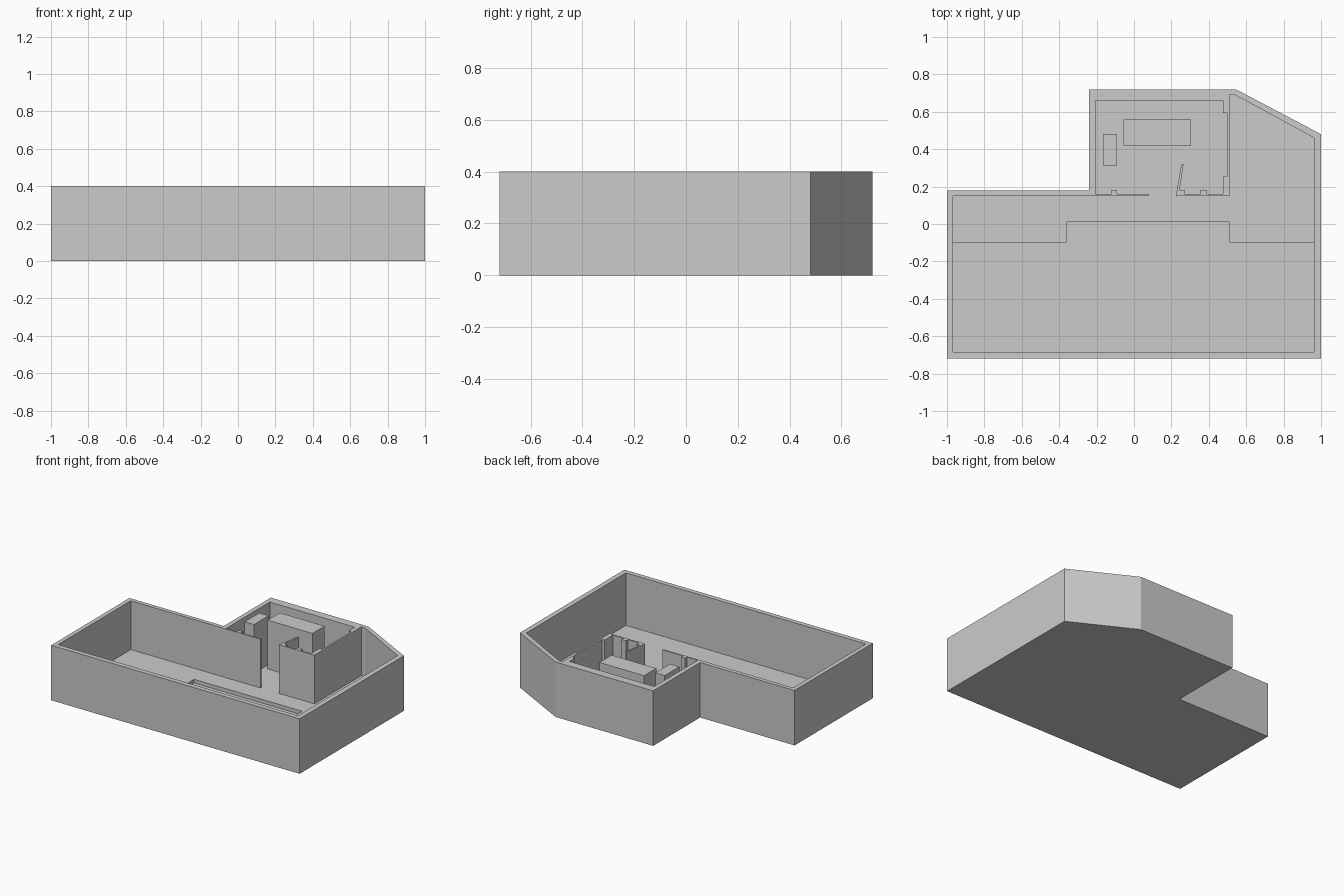
import bpy, bmesh

if "Cube" in bpy.data.objects:
    bpy.data.objects.remove(bpy.data.objects["Cube"])

TOP = 0.4       # wall height
FLOOR = 0.045   # main floor level
LOW = 0.018     # sunken floor level


def prism(name, pts, z0, z1):
    """Extrude a flat outline (counter-clockwise) from z0 to z1."""
    bm = bmesh.new()
    face = bm.faces.new([bm.verts.new((x, y, z0)) for x, y in pts])
    ext = bmesh.ops.extrude_face_region(bm, geom=[face], use_keep_orig=True)
    for v in ext["geom"]:
        if isinstance(v, bmesh.types.BMVert):
            v.co.z = z1
    bmesh.ops.recalc_face_normals(bm, faces=bm.faces)
    mesh = bpy.data.meshes.new(name)
    bm.to_mesh(mesh)
    bm.free()
    obj = bpy.data.objects.new(name, mesh)
    bpy.context.collection.objects.link(obj)
    return obj


def rect(x0, y0, x1, y1):
    return [(x0, y0), (x1, y0), (x1, y1), (x0, y1)]


def cut(target, pts, z0):
    """Sink a pocket with the given outline down to z0."""
    cutter = prism("pocket_cutter", pts, z0, TOP + 0.2)
    cutter.hide_render = True
    mod = target.modifiers.new("pocket", "BOOLEAN")
    mod.operation, mod.solver, mod.object = "DIFFERENCE", "EXACT", cutter
    bpy.context.view_layer.objects.active = target
    bpy.ops.object.modifier_apply(modifier=mod.name)
    bpy.data.objects.remove(cutter, do_unlink=True)


# Solid building block
shell = prism("building_shell", [
    (-1, -0.72), (1, -0.72), (1, 0.48), (0.545, 0.72),
    (-0.24, 0.72), (-0.24, 0.18), (-1, 0.18)], 0, TOP)

# Hall, with the narrow area beside the room
cut(shell, [(-0.968, -0.685), (0.963, -0.685), (0.963, 0.46), (0.54, 0.69),
            (0.51, 0.69), (0.51, 0.15), (-0.968, 0.15)], FLOOR)
# Sunken front part of the hall
cut(shell, [(-0.968, -0.685), (0.963, -0.685), (0.963, -0.1), (0.51, -0.1),
            (0.51, 0.01), (-0.36, 0.01), (-0.36, -0.1), (-0.968, -0.1)], LOW)
# Small room with a recess in its right wall
cut(shell, [(-0.206, 0.16), (0.477, 0.16), (0.477, 0.254), (0.497, 0.254),
            (0.497, 0.594), (0.477, 0.594), (0.477, 0.66), (-0.206, 0.66)], FLOOR)
# Doorway
cut(shell, rect(0.077, 0.14, 0.225, 0.17), FLOOR)

# Wall posts inside the room
for i, (x0, x1) in enumerate([(-0.12, -0.09), (0.24, 0.27), (0.355, 0.39)]):
    prism(f"wall_post_{i + 1}", rect(x0, 0.16, x1, 0.183), FLOOR, TOP)

# Open door leaf
prism("door_leaf", [(0.225, 0.155), (0.24, 0.16), (0.265, 0.32), (0.253, 0.32)],
      FLOOR, TOP)

# Free-standing blocks in the room
prism("large_block", rect(-0.055, 0.42, 0.305, 0.56), FLOOR, TOP)
prism("small_block", rect(-0.165, 0.313, -0.09, 0.48), FLOOR, TOP)
